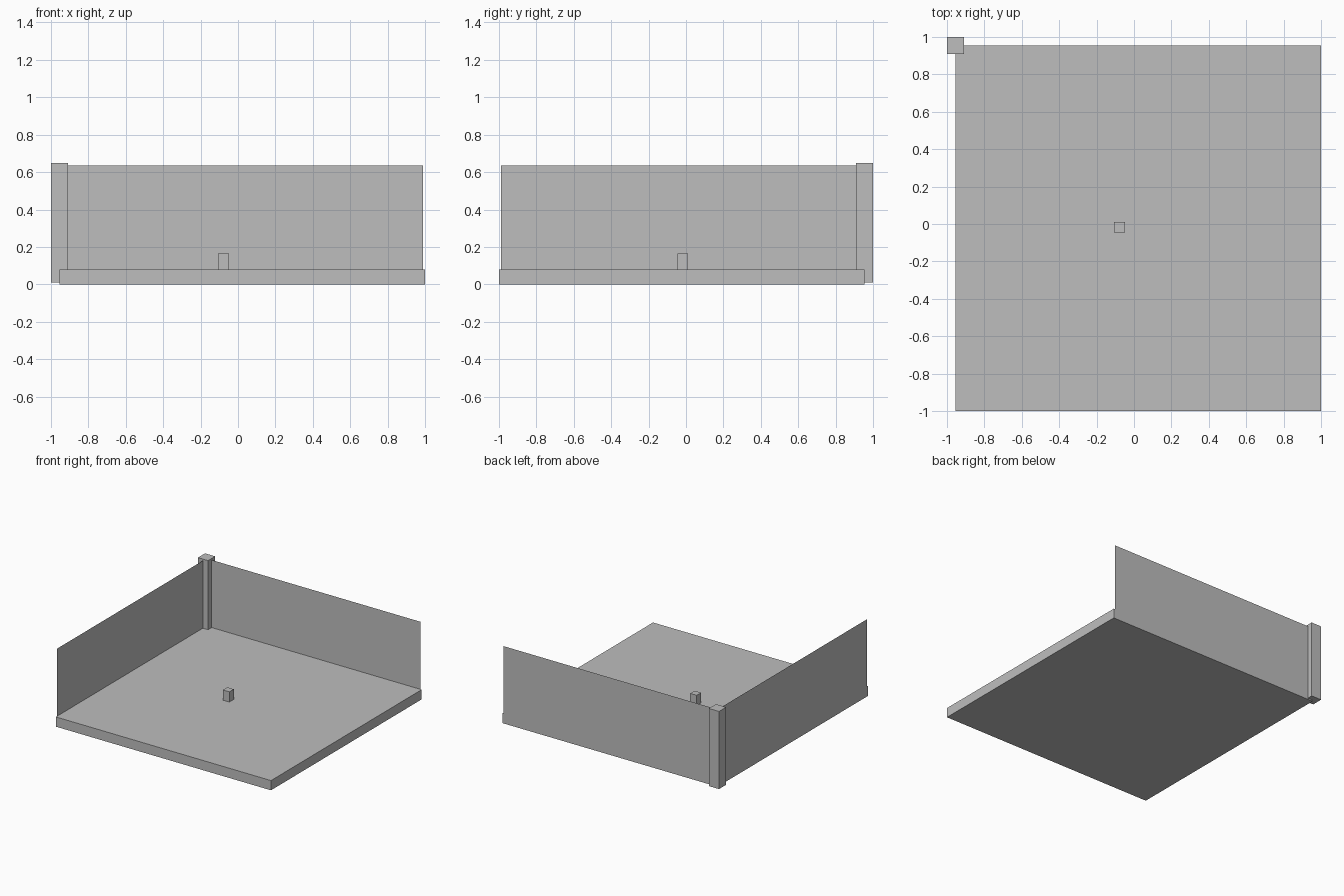
import bpy
import bmesh

cube = bpy.data.objects.get("Cube")
if cube:
    bpy.data.objects.remove(cube, do_unlink=True)

# One plain grey for every part
grey = bpy.data.materials.new("plain_grey")
grey.use_nodes = True
colour = (0.515, 0.515, 0.515, 1)
grey.diffuse_color = colour
grey.node_tree.nodes["Principled BSDF"].inputs["Base Color"].default_value = colour


def add_object(name, bm):
    mesh = bpy.data.meshes.new(name)
    bm.to_mesh(mesh)
    bm.free()
    mesh.materials.append(grey)
    obj = bpy.data.objects.new(name, mesh)
    bpy.context.collection.objects.link(obj)
    return obj


def box(name, low, high):
    bm = bmesh.new()
    bmesh.ops.create_cube(bm, size=1)
    for v in bm.verts:
        v.co = [h if c > 0 else l for c, l, h in zip(v.co, low, high)]
    return add_object(name, bm)


def sheet(name, start, end, bottom, top):
    bm = bmesh.new()
    corners = [(*start, bottom), (*end, bottom), (*end, top), (*start, top)]
    bm.faces.new([bm.verts.new(c) for c in corners])
    return add_object(name, bm)


EDGE = 0.955      # outer line of the two walled sides
FLOOR = 0.08      # top of the floor slab
WALL_TOP = 0.635
WALL_END = 0.989

# Floor slab and the corner post
box("floor_slab", (-EDGE, -1, 0), (1, EDGE, FLOOR))
box("corner_post", (-1, 0.908, 0.01), (-0.908, 1, 0.648))

# Small block standing on the floor
box("small_block", (-0.106, -0.045, FLOOR), (-0.047, 0.012, 0.164))

# Paper-thin walls meeting inside the post
sheet("back_wall", (WALL_END, EDGE), (-EDGE, EDGE), FLOOR, WALL_TOP)
sheet("right_wall", (-EDGE, EDGE), (-EDGE, -WALL_END), FLOOR, WALL_TOP)
